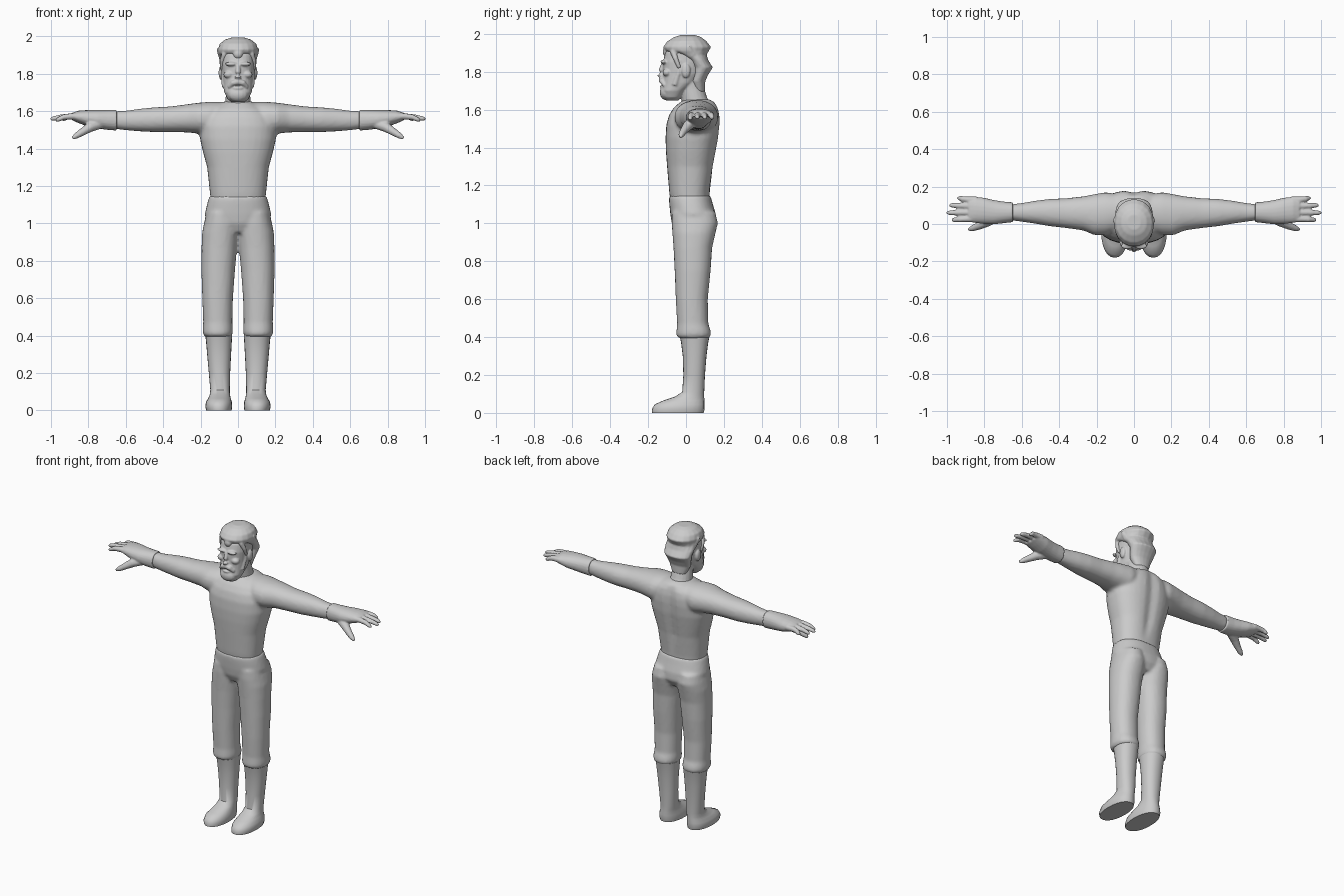
import bpy, bmesh, math
from mathutils import Vector

grey = bpy.data.materials.new("plain_grey")
grey.diffuse_color = (0.6, 0.6, 0.6, 1)


def loft(bm, rings, axis="z", n=24, p=2.2, side=1):
    """Closed skin through rounded rings.
    axis z: (z, half width x, y min, y max, centre x); axis x: (x, y min, y max, z min, z max)."""
    loops = []
    for r in rings:
        loop = []
        for i in range(n):
            a = 2 * math.pi * i / n
            c, s = math.cos(a), math.sin(a)
            c = math.copysign(abs(c) ** (2 / p), c)
            s = math.copysign(abs(s) ** (2 / p), s)
            if axis == "z":
                cx = r[4] if len(r) > 4 else 0
                co = (side * (cx + r[1] * c), (r[2] + r[3]) / 2 + (r[3] - r[2]) / 2 * s, r[0])
            else:
                co = (side * r[0], (r[1] + r[2]) / 2 + (r[2] - r[1]) / 2 * c,
                      (r[3] + r[4]) / 2 + (r[4] - r[3]) / 2 * s)
            loop.append(bm.verts.new(co))
        loops.append(loop)
    for a, b in zip(loops, loops[1:]):
        for i in range(n):
            j = (i + 1) % n
            bm.faces.new((a[i], a[j], b[j], b[i]))
    bm.faces.new(loops[0][::-1])
    bm.faces.new(loops[-1])


def tube(bm, pts, side=1, n=10):
    """Round limb through (x, y, z, radius) points."""
    loops = []
    for k, q in enumerate(pts):
        d = Vector(pts[min(k + 1, len(pts) - 1)][:3]) - Vector(pts[max(k - 1, 0)][:3])
        rot = d.to_track_quat("Z", "Y")
        loop = []
        for i in range(n):
            a = 2 * math.pi * i / n
            v = Vector(q[:3]) + rot @ Vector((math.cos(a), math.sin(a), 0)) * q[3]
            loop.append(bm.verts.new((side * v.x, v.y, v.z)))
        loops.append(loop)
    for a, b in zip(loops, loops[1:]):
        for i in range(n):
            j = (i + 1) % n
            bm.faces.new((a[i], a[j], b[j], b[i]))
    bm.faces.new(loops[0][::-1])
    bm.faces.new(loops[-1])


def ball(bm, loc, size):
    vs = bmesh.ops.create_uvsphere(bm, u_segments=14, v_segments=9, radius=1)["verts"]
    for v in vs:
        v.co = Vector(loc) + Vector((v.co.x * size[0], v.co.y * size[1], v.co.z * size[2]))


def finish(name, bm, voxel=None, smooth=3):
    bmesh.ops.recalc_face_normals(bm, faces=bm.faces)
    me = bpy.data.meshes.new(name)
    bm.to_mesh(me)
    bm.free()
    me.materials.append(grey)
    ob = bpy.data.objects.new(name, me)
    bpy.context.collection.objects.link(ob)
    if voxel:  # fuse overlapping pieces into one soft skin
        m = ob.modifiers.new("fuse", "REMESH")
        m.mode = "VOXEL"
        m.voxel_size = voxel
        m.use_smooth_shade = True
        s = ob.modifiers.new("soften", "SMOOTH")
        s.factor = 0.5
        s.iterations = smooth
    bpy.context.view_layer.objects.active = ob
    ob.select_set(True)
    bpy.ops.object.shade_smooth_by_angle(angle=math.radians(50))
    ob.select_set(False)
    return ob


# shirt: torso with spine groove, plus sleeves
bm = bmesh.new()
loft(bm, [(1.11, .145, -.08, .122), (1.16, .15, -.088, .125), (1.3, .165, -.1, .145),
          (1.38, .187, -.106, .16), (1.45, .203, -.108, .173), (1.52, .205, -.104, .18),
          (1.57, .19, -.09, .18), (1.61, .155, -.065, .172), (1.64, .1, -.03, .15),
          (1.655, .06, -.005, .12)], n=32, p=2.4)
for v in bm.verts:
    if v.co.y > .1 and v.co.z > 1.2 and v.co.z < 1.63:
        v.co.y -= .014 * math.exp(-(v.co.x / .03) ** 2)
for s in (1, -1):
    loft(bm, [(.06, -.03, .155, 1.5, 1.65), (.15, -.06, .17, 1.47, 1.65), (.21, -.06, .16, 1.48, 1.645),
              (.27, -.035, .148, 1.486, 1.637), (.36, -.022, .138, 1.488, 1.625), (.45, -.012, .134, 1.488, 1.62),
              (.53, .002, .124, 1.492, 1.612), (.6, .012, .112, 1.498, 1.602), (.66, .02, .105, 1.505, 1.6)],
         axis="x", side=s)
finish("shirt", bm, .011)

# trousers: hips plus two legs
bm = bmesh.new()
loft(bm, [(.95, .08, -.05, .13), (1.0, .165, -.075, .16), (1.05, .178, -.083, .157),
          (1.1, .166, -.088, .142), (1.13, .158, -.09, .134), (1.148, .15, -.086, .128)], n=32, p=2.3)
for s in (1, -1):
    loft(bm, [(.395, .07, -.04, .12, .107), (.41, .08, -.052, .133, .108), (.435, .081, -.05, .13, .108),
              (.47, .078, -.047, .118, .108), (.6, .082, -.054, .115, .109), (.75, .09, -.06, .13, .106),
              (.87, .095, -.066, .138, .1), (.95, .098, -.072, .156, .094), (1.0, .092, -.076, .168, .09),
              (1.06, .08, -.075, .155, .088)], side=s)
finish("trousers", bm, .011, 2)

# boots
for s, side in ((1, "left"), (-1, "right")):
    bm = bmesh.new()
    loft(bm, [(0, .068, -.178, .093, .102), (.02, .072, -.18, .098, .103), (.045, .069, -.165, .098, .102),
              (.065, .06, -.12, .097, .099), (.085, .054, -.06, .096, .097), (.11, .052, -.02, .096, .096),
              (.2, .057, -.014, .1, .099), (.3, .064, -.017, .108, .101), (.37, .069, -.026, .117, .102),
              (.405, .072, -.033, .124, .103)], side=s)
    finish(side + "_boot", bm)

# gloves: cuff and palm, four fingers, thumb
for s, side in ((1, "left"), (-1, "right")):
    bm = bmesh.new()
    loft(bm, [(.648, .01, .116, 1.496, 1.606), (.7, .004, .12, 1.5, 1.606), (.75, -.002, .128, 1.507, 1.606),
              (.8, 0, .14, 1.517, 1.606), (.85, .006, .145, 1.535, 1.603), (.885, .012, .142, 1.55, 1.592)],
         axis="x", side=s, n=20)
    for y0, y1, tip, z in ((.13, .138, .945, 1.553), (.096, .1, .988, 1.555),
                           (.061, .06, 1.002, 1.556), (.027, .022, .975, 1.55)):
        tube(bm, [(.84, y0, 1.572, .018), (.89, y0, 1.572, .017),
                  ((.89 + tip) / 2, (y0 + y1) / 2, 1.568, .015), (tip - .012, y1, z + .004, .012),
                  (tip, y1, z, .006)], s)
    tube(bm, [(.73, .04, 1.535, .028), (.79, .01, 1.515, .027), (.83, -.01, 1.49, .021),
              (.865, -.024, 1.468, .016), (.885, -.03, 1.455, .008)], s)
    finish(side + "_glove", bm, .0055, 2)

# head: skull and neck, nose, brows, ears, moustache, beard
bm = bmesh.new()
loft(bm, [(1.648, .035, -.105, -.04), (1.665, .056, -.12, -.025), (1.7, .073, -.13, .0),
          (1.74, .08, -.124, .05), (1.79, .085, -.122, .085), (1.85, .089, -.122, .095),
          (1.9, .086, -.11, .095), (1.95, .068, -.075, .08)], n=28, p=2.4)
tube(bm, [(0, .06, 1.58, .085), (0, .045, 1.65, .068), (0, .03, 1.71, .063), (0, .015, 1.78, .062)], n=20)
tube(bm, [(0, -.118, 1.845, .012), (0, -.132, 1.805, .014), (0, -.135, 1.783, .018), (0, -.125, 1.768, .012)])
ball(bm, (0, -.105, 1.69), (.055, .034, .04))
ball(bm, (0, -.122, 1.722), (.028, .016, .009))
for s in (1, -1):
    ball(bm, (.036 * s, -.118, 1.852), (.034, .017, .011))
    ball(bm, (.05 * s, -.1, 1.795), (.028, .024, .02))
    ball(bm, (.09 * s, .0, 1.805), (.014, .024, .038))
    tube(bm, [(-.002, -.128, 1.758, .017), (.028, -.126, 1.75, .015), (.05, -.112, 1.727, .009)], s)
    tube(bm, [(.078, -.03, 1.86, .012), (.078, -.04, 1.79, .014), (.07, -.06, 1.73, .017)], s)
finish("head", bm, .005, 2)

# hair: swept cap with widow's peak and ragged back tufts
bm = bmesh.new()
loft(bm, [(1.695, .05, .04, .1), (1.75, .075, .02, .102), (1.785, .085, .03, .118), (1.822, .094, .03, .142),
          (1.86, .1, .01, .118), (1.89, .101, -.05, .11), (1.91, .106, -.112, .122), (1.93, .108, -.122, .134),
          (1.96, .098, -.1, .11), (1.983, .068, -.062, .08), (1.993, .035, -.03, .05)], n=18, p=2.1)
ball(bm, (0, -.105, 1.905), (.026, .018, .026))
for s in (1, -1):
    tube(bm, [(.07, -.07, 1.91, .016), (.084, -.055, 1.87, .014), (.086, -.035, 1.82, .01)], s)
    tube(bm, [(.08, .03, 1.9, .03), (.1, .02, 1.92, .014), (.112, .02, 1.935, .004)], s)
finish("hair", bm, .006, 1)
